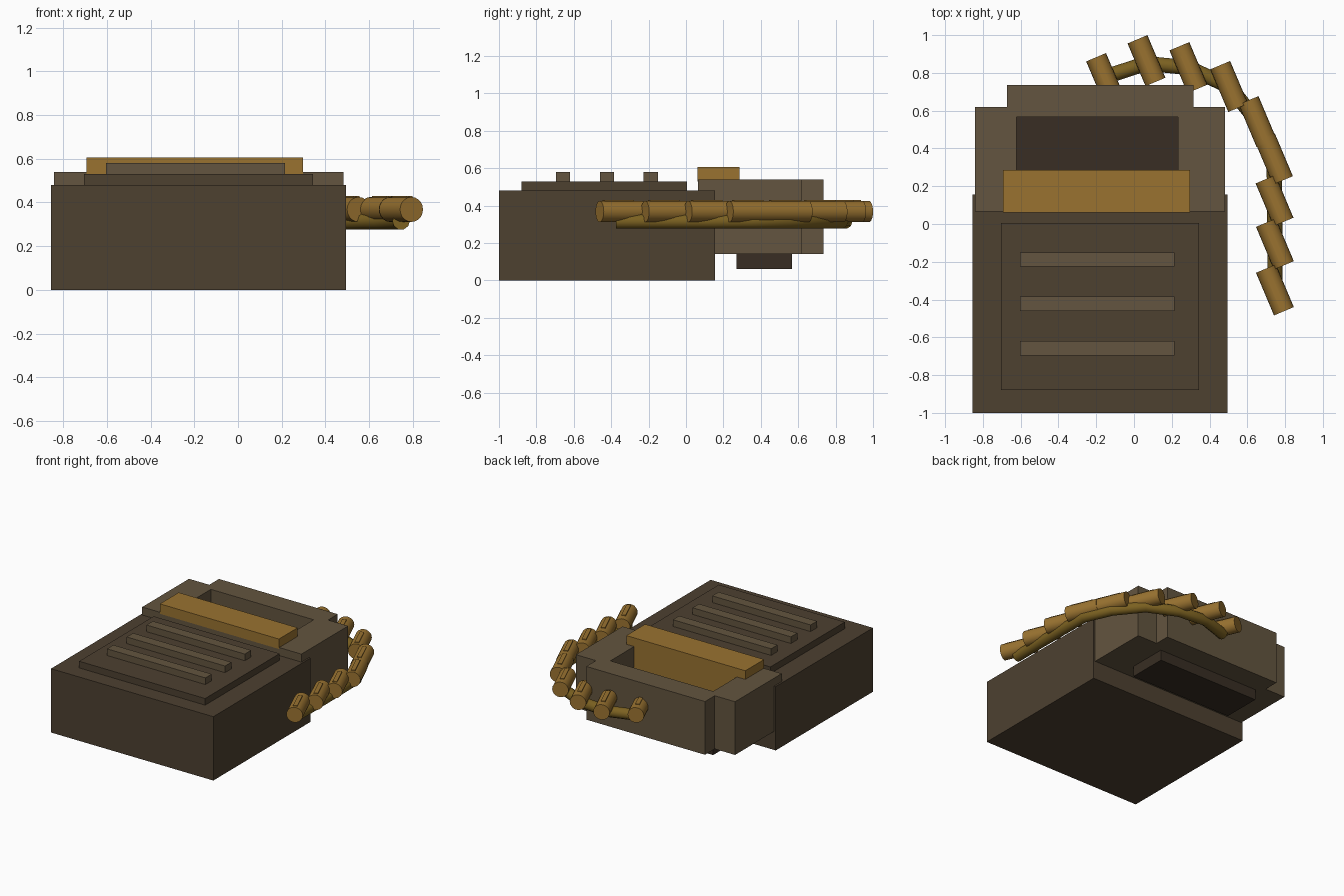
import bpy, bmesh
from math import atan2, pi
from mathutils import Matrix, Vector

if "Cube" in bpy.data.objects:
    bpy.data.objects.remove(bpy.data.objects["Cube"])


def material(name, rgb):
    m = bpy.data.materials.new(name)
    m.diffuse_color = (*rgb, 1)
    m.use_nodes = True
    m.node_tree.nodes["Principled BSDF"].inputs["Base Color"].default_value = m.diffuse_color
    return m


DARK = material("dark_case", (0.075, 0.052, 0.03))
FRAME = material("frame_brown", (0.125, 0.09, 0.05))
BRASS = material("brass", (0.32, 0.17, 0.03))
OLD_BRASS = material("dark_brass", (0.2, 0.12, 0.015))
TRAY = material("tray_dark", (0.04, 0.027, 0.017))


def finish(name, bm, mat):
    bmesh.ops.recalc_face_normals(bm, faces=bm.faces)
    me = bpy.data.meshes.new(name)
    bm.to_mesh(me)
    bm.free()
    ob = bpy.data.objects.new(name, me)
    bpy.context.collection.objects.link(ob)
    if mat:
        me.materials.append(mat)
    return ob


def box(name, x, y, z, mat):
    bm = bmesh.new()
    size = (x[1] - x[0], y[1] - y[0], z[1] - z[0])
    mid = (sum(x) / 2, sum(y) / 2, sum(z) / 2)
    bmesh.ops.create_cube(bm, size=1, matrix=Matrix.Translation(mid) @ Matrix.Diagonal((*size, 1)))
    return finish(name, bm, mat)


def smooth(ob):
    bpy.ops.object.select_all(action='DESELECT')
    ob.select_set(True)
    bpy.context.view_layer.objects.active = ob
    bpy.ops.object.shade_smooth_by_angle()


# Case, lid panel and ribs
box("case", (-0.855, 0.495), (-1, 0.155), (0, 0.48), DARK)
box("lid_panel", (-0.705, 0.343), (-0.88, 0.005), (0.47, 0.53), DARK)
for i, y in enumerate((-0.188, -0.423, -0.657)):
    box(f"lid_rib_{i + 1}", (-0.603, 0.215), (y - 0.038, y + 0.038), (0.52, 0.58), FRAME)

# Stepped feed frame with an open well
outline = [(-0.842, 0.065), (0.482, 0.065), (0.482, 0.62), (0.315, 0.62),
           (0.315, 0.735), (-0.673, 0.735), (-0.673, 0.62), (-0.842, 0.62)]
bm = bmesh.new()
face = bm.faces.new([bm.verts.new((x, y, 0.14)) for x, y in outline])
up = bmesh.ops.extrude_face_region(bm, geom=[face], use_keep_orig=True)
bmesh.ops.translate(bm, vec=(0, 0, 0.4),
                    verts=[g for g in up["geom"] if isinstance(g, bmesh.types.BMVert)])
frame = finish("feed_frame", bm, FRAME)
cutter = box("well_cutter", (-0.623, 0.232), (0.27, 0.567), (0, 0.8), None)
cutter.hide_render = True
cutter.hide_viewport = True
mod = frame.modifiers.new("well", 'BOOLEAN')
mod.operation = 'DIFFERENCE'
mod.solver = 'EXACT'
mod.object = cutter

# Tray closing the well, brass bar across its front
box("well_tray", (-0.623, 0.232), (0.27, 0.567), (0.06, 0.2), TRAY)
box("well_front_plate", (-0.623, 0.232), (0.25, 0.285), (0.19, 0.56), BRASS)
box("front_bar", (-0.693, 0.297), (0.062, 0.285), (0.53, 0.605), BRASS)

# Curved belt with parallel cartridges and small link strips
points = [(-0.15, 0.78), (0.066, 0.85), (0.288, 0.828), (0.504, 0.728), (0.654, 0.542),
          (0.741, 0.344), (0.744, 0.124), (0.746, -0.106), (0.746, -0.375)]
cu = bpy.data.curves.new("belt", 'CURVE')
cu.dimensions = '3D'
cu.bevel_depth = 0.04
cu.bevel_resolution = 3
cu.use_fill_caps = True
sp = cu.splines.new('POLY')
sp.points.add(len(points) - 1)
for p, (x, y) in zip(sp.points, points):
    p.co = (x, y, 0.315, 1)
cu.materials.append(OLD_BRASS)
bpy.context.collection.objects.link(bpy.data.objects.new("belt", cu))

centres = [(-0.153, 0.77), (0.066, 0.865)] + points[2:8] + [(0.746, -0.349)]
turn = Matrix.Rotation(atan2(-0.225, 0.095), 4, 'Z')
for i, (x, y) in enumerate(centres):
    place = Matrix.Translation((x, y, 0.368)) @ turn
    bm = bmesh.new()
    bmesh.ops.create_cone(bm, cap_ends=True, segments=20, radius1=0.057, radius2=0.057,
                          depth=0.245, matrix=place @ Matrix.Rotation(pi / 2, 4, 'Y'))
    smooth(finish(f"cartridge_{i + 1}", bm, BRASS))
    bm = bmesh.new()
    bmesh.ops.create_cube(bm, size=1, matrix=place @ Matrix.Translation((0.015, 0, 0.05))
                          @ Matrix.Diagonal((0.17, 0.03, 0.022, 1)))
    finish(f"link_strip_{i + 1}", bm, BRASS)
